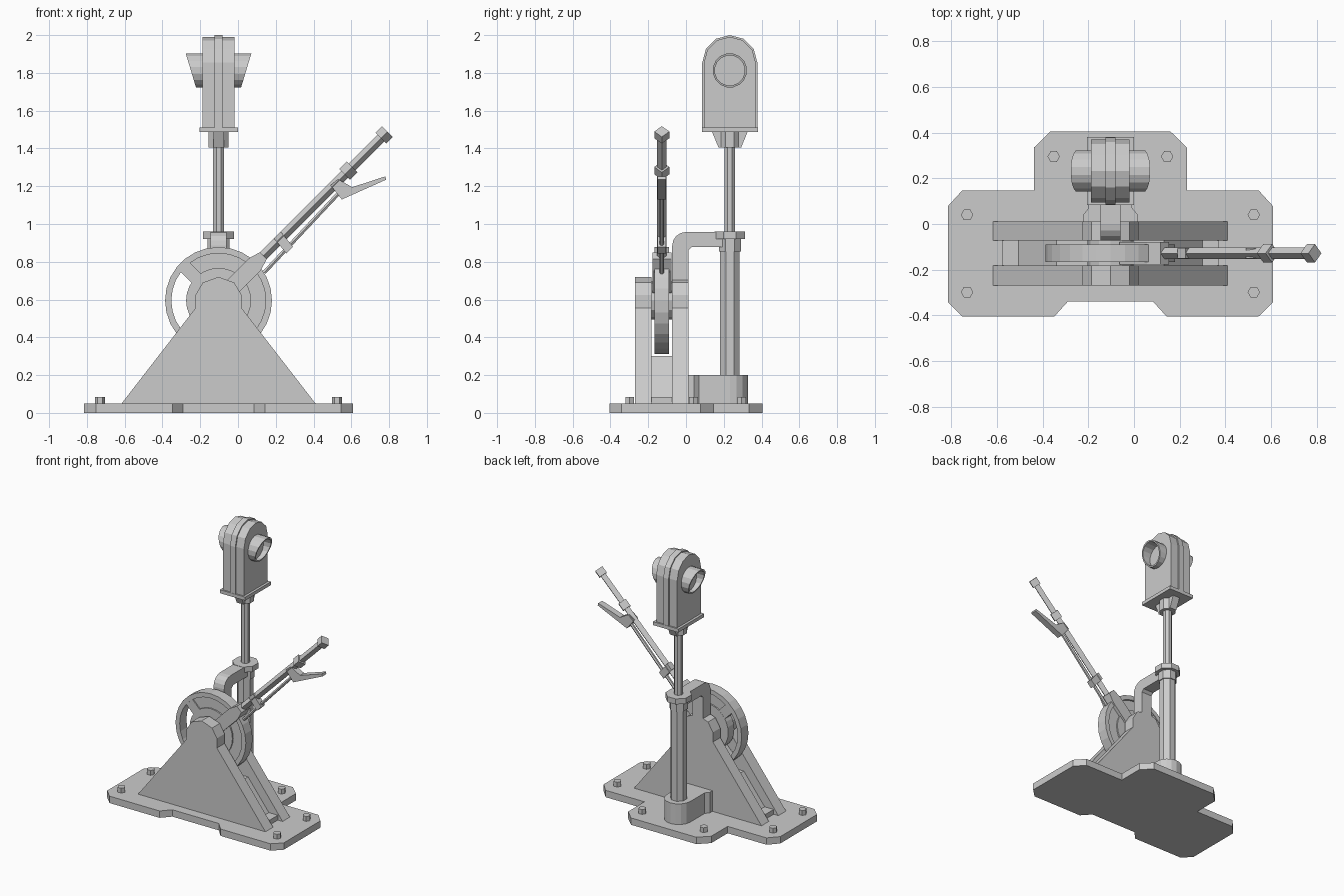
import bpy, bmesh
from math import sin, cos, pi, radians, sqrt
from mathutils import Vector

if "Cube" in bpy.data.objects:
    bpy.data.objects.remove(bpy.data.objects["Cube"])

CX, CZ = -0.103, 0.595      # wheel centre, and x axis of symmetry
WY, PY = -0.128, 0.232      # y of the wheel, y of the post


def loft(name, loops, wrap=False):
    """Bridge equal vertex loops; cap the ends or wrap round to the first."""
    bm = bmesh.new()
    rows = [[bm.verts.new(p) for p in loop] for loop in loops]
    n = len(rows[0])
    pairs = list(zip(rows, rows[1:])) + ([(rows[-1], rows[0])] if wrap else [])
    for a, b in pairs:
        for i in range(n):
            j = (i + 1) % n
            bm.faces.new((a[i], a[j], b[j], b[i]))
    if not wrap:
        bm.faces.new(rows[0])
        bm.faces.new(rows[-1])
    bmesh.ops.recalc_face_normals(bm, faces=bm.faces)
    me = bpy.data.meshes.new(name)
    bm.to_mesh(me)
    bm.free()
    ob = bpy.data.objects.new(name, me)
    bpy.context.collection.objects.link(ob)
    return ob


def prism(name, pts, axis, lo, hi):
    """Extrude a 2D profile along x, y or z."""
    put = {'x': lambda a, b, t: (t, a, b),
           'y': lambda a, b, t: (a, t, b),
           'z': lambda a, b, t: (a, b, t)}[axis]
    return loft(name, [[put(a, b, t) for a, b in pts] for t in (lo, hi)])


def rod(name, p, q, r, n=8, phase=0.0, r2=None):
    """Straight n-sided bar between two points."""
    p, q = Vector(p), Vector(q)
    d = (q - p).normalized()
    a = Vector((0, 1, 0))
    b = d.cross(a)
    angs = [phase + 2 * pi * i / n for i in range(n)]
    return loft(name, [[c + rr * (a * cos(t) + b * sin(t)) for t in angs]
                       for c, rr in ((p, r), (q, r if r2 is None else r2))])


def mirrored(half, c=CX):
    """Right-hand half profile (dx, other) completed by its left-hand mirror."""
    left = [(c - a, b) for a, b in reversed(half) if a > 1e-6]
    return [(c + a, b) for a, b in half] + left


def box(name, x0, x1, y0, y1, z0, z1):
    return prism(name, [(x0, y0), (x1, y0), (x1, y1), (x0, y1)], 'z', z0, z1)


def arc(cx, cy, r, a0, a1, n):
    return [(cx + r * cos(radians(a0 + (a1 - a0) * i / n)),
             cy + r * sin(radians(a0 + (a1 - a0) * i / n))) for i in range(n + 1)]


def lev(u, v):
    """Lever space (along, across) to world x, z: the lever leans at 45 degrees."""
    return CX + (u - v) / sqrt(2), CZ + (u + v) / sqrt(2)


def lev3(u, v=0.0):
    x, z = lev(u, v)
    return (x, WY, z)


# Base plate and bolts
prism("base_plate", mirrored([
    (0.187, -0.34), (0.245, -0.404), (0.648, -0.404), (0.711, -0.342),
    (0.711, 0.078), (0.648, 0.147), (0.335, 0.147), (0.335, 0.334),
    (0.263, 0.404)]), 'z', 0, 0.05)
for dx, y in ((0.627, 0.04), (0.627, -0.298), (0.248, 0.295)):
    for s in (-1, 1):
        rod("base_bolt", (CX + s * dx, y, 0.04), (CX + s * dx, y, 0.085), 0.027, 6, pi / 6)

# A-frame side plates
side = mirrored([(0.513, 0.05), (0.122, 0.555), (0.122, 0.625), (0.083, 0.69), (0, 0.72)])
prism("side_plate_front", side, 'y', -0.27, -0.182)
prism("side_plate_back", side, 'y', -0.073, 0.012)

# Filler between the plates with foot bars
prism("frame_filler", mirrored([(0.43, 0.05), (0.235, 0.30)]), 'y', -0.184, -0.071)
for s in (-1, 1):
    xs = sorted((CX + s * 0.38, CX + s * 0.475))
    box("foot_bar", *xs, -0.184, -0.071, 0.04, 0.085)

# Wheel: rim, recessed web with an open sector, hub and spokes
N = 28


def ring(r, y):
    return [(CX + r * cos(2 * pi * i / N), y, CZ + r * sin(2 * pi * i / N)) for i in range(N)]


y0, y1 = WY - 0.039, WY + 0.039
loft("wheel_rim", [ring(0.25, y0), ring(0.283, y0), ring(0.283, y1), ring(0.25, y1)], wrap=True)
prism("wheel_web", arc(CX, CZ, 0.255, -135, 135, 21) + arc(CX, CZ, 0.16, 135, -135, 21),
      'y', WY - 0.025, WY + 0.025)
prism("wheel_hub", arc(CX, CZ, 0.172, 0, 360 - 360 / N, N - 1), 'y', WY - 0.035, WY + 0.035)
prism("wheel_axle", arc(CX, CZ, 0.1, 0, 330, 11), 'y', -0.19, -0.065)
prism("wheel_spoke", [lev(-0.035, 0.1), lev(0.035, 0.1), lev(0.035, 0.258), lev(-0.035, 0.258)],
      'y', WY - 0.034, WY + 0.034)

# Lever: tapered root, square bar, collar and tip
prism("lever_root", [lev(0.1, -0.045), lev(0.27, -0.045), lev(0.335, -0.026),
                     lev(0.335, 0.026), lev(0.27, 0.045), lev(0.1, 0.045)],
      'y', WY - 0.05, WY + 0.05)
rod("lever_bar", lev3(0.3), lev3(1.24), 0.025, 4)
rod("lever_collar", lev3(0.945), lev3(1.0), 0.04, 4)
rod("lever_tip", lev3(1.215), lev3(1.265), 0.04, 4)

# Latch rod, its guide and the squeeze handle
rod("latch_rod", lev3(0.275, -0.066), lev3(0.89, -0.047), 0.012, 6)
prism("latch_guide", [lev(0.43, -0.078), lev(0.48, -0.078), lev(0.49, 0.025), lev(0.44, 0.025)],
      'y', WY - 0.022, WY + 0.022)
prism("squeeze_handle", [(0.49, 1.205), (0.55, 1.13), (0.785, 1.235), (0.78, 1.252),
                         (0.605, 1.195), (0.53, 1.237)], 'y', WY - 0.023, WY + 0.023)

# Post socket flaring to the back side plate
sock = [(CX + 0.118, 0.008), (CX + 0.118, 0.042), (CX + 0.095, 0.07)]
sock += arc(CX, PY, 0.095, 0, 180, 8)
sock += [(CX - 0.095, 0.07), (CX - 0.118, 0.042), (CX - 0.118, 0.008)]
prism("post_socket", sock, 'z', 0.05, 0.20)

# Post in two diameters with collars
for name, z0, z1, r in (("lower_post", 0.19, 0.87, 0.056), ("post_collar", 0.855, 0.925, 0.063),
                        ("post_cap", 0.92, 0.96, 0.088), ("upper_post", 0.95, 1.43, 0.031),
                        ("lamp_collar", 1.405, 1.495, 0.057)):
    rod(name, (CX, PY, z0), (CX, PY, z1), r, 8, pi / 8)

# Bent bracket tying the post to the back plate
prism("post_bracket", [(-0.073, 0.66), (0.012, 0.66), (0.012, 0.86), (0.03, 0.878),
                       (PY, 0.878), (PY, 0.958)] + arc(0.0, 0.885, 0.073, 90, 180, 4),
      'x', CX - 0.043, CX + 0.043)

# Lamp housing
prism("lamp_gusset", [(PY - 0.06, 1.405), (PY + 0.06, 1.405), (PY + 0.095, 1.49),
                      (PY - 0.095, 1.49)], 'x', CX - 0.028, CX + 0.028)
box("lamp_base", CX - 0.102, CX + 0.102, PY - 0.148, PY + 0.148, 1.487, 1.512)
for name, r, hx in (("lamp_body", 0.137, 0.084), ("lamp_band", 0.146, 0.021)):
    prism(name, [(PY - r, 1.505), (PY + r, 1.505)] + arc(PY, 1.854, r, 0, 180, 6),
          'x', CX - hx, CX + hx)

# Slanted lens hoods and lenses, one on each side
LZ, M = 1.813, 16
for s in (-1, 1):
    def hoop(r, slanted):
        out = []
        for i in range(M):
            t = 2 * pi * (i + 0.5) / M
            reach = 0.1465 + 0.0275 * sin(t) * r / 0.091 if slanted else 0.078
            out.append((CX + s * reach, PY + r * cos(t), LZ + r * sin(t)))
        return out
    loft("lens_hood", [hoop(0.091, False), hoop(0.091, True), hoop(0.08, True),
                       hoop(0.08, False)], wrap=True)
    rod("lens", (CX + s * 0.07, PY, LZ), (CX + s * 0.09, PY, LZ), 0.082, M, pi / M)
